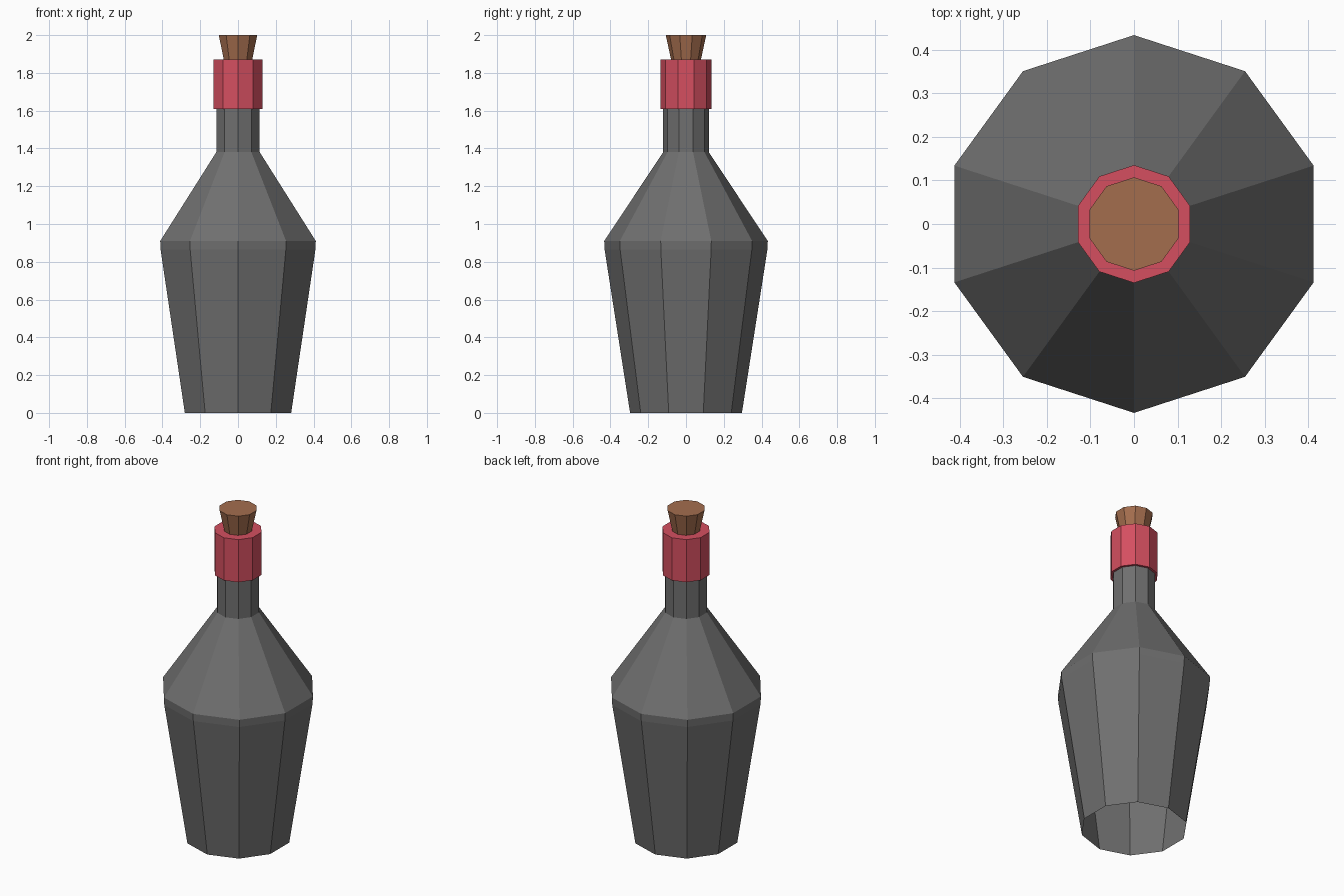
import bpy, bmesh, math

if "Cube" in bpy.data.objects:
    bpy.data.objects.remove(bpy.data.objects["Cube"])

SIDES = 10


def material(name, rgb):
    m = bpy.data.materials.new(name)
    m.diffuse_color = (*rgb, 1)
    m.use_nodes = True
    m.node_tree.nodes["Principled BSDF"].inputs["Base Color"].default_value = m.diffuse_color
    return m


def lathe(name, profile, mat, cap_top=False, cap_bottom=False):
    """Ten-sided flat-shaded ring stack from (radius, height) pairs."""
    bm = bmesh.new()
    rings = []
    for r, z in profile:
        rings.append([bm.verts.new((r * math.cos(a), r * math.sin(a), z))
                      for a in (math.pi / 2 + math.tau * i / SIDES for i in range(SIDES))])
    for low, high in zip(rings, rings[1:]):
        for i in range(SIDES):
            j = (i + 1) % SIDES
            bm.faces.new((low[i], low[j], high[j], high[i]))
    if cap_top:
        bm.faces.new(rings[-1])
    if cap_bottom:
        bm.faces.new(rings[0][::-1])
    mesh = bpy.data.meshes.new(name)
    bm.to_mesh(mesh)
    bm.free()
    mesh.materials.append(mat)
    obj = bpy.data.objects.new(name, mesh)
    bpy.context.collection.objects.link(obj)
    return obj


glass = material("dark grey glass", (0.16, 0.16, 0.16))
wax = material("red seal", (0.66, 0.078, 0.117))
cork = material("brown cork", (0.37, 0.153, 0.076))

# Bottle body, open underneath
lathe("bottle_body", [(0.296, 0), (0.431, 0.865), (0.433, 0.91),
                      (0.121, 1.38), (0.121, 1.61)], glass)
# Seal around the mouth, with a lip underneath and a flat ring on top
lathe("neck_seal", [(0.121, 1.61), (0.135, 1.61), (0.135, 1.87), (0.079, 1.87)], wax)
# Tapered stopper
lathe("stopper", [(0.079, 1.87), (0.107, 2.0)], cork, cap_top=True)
